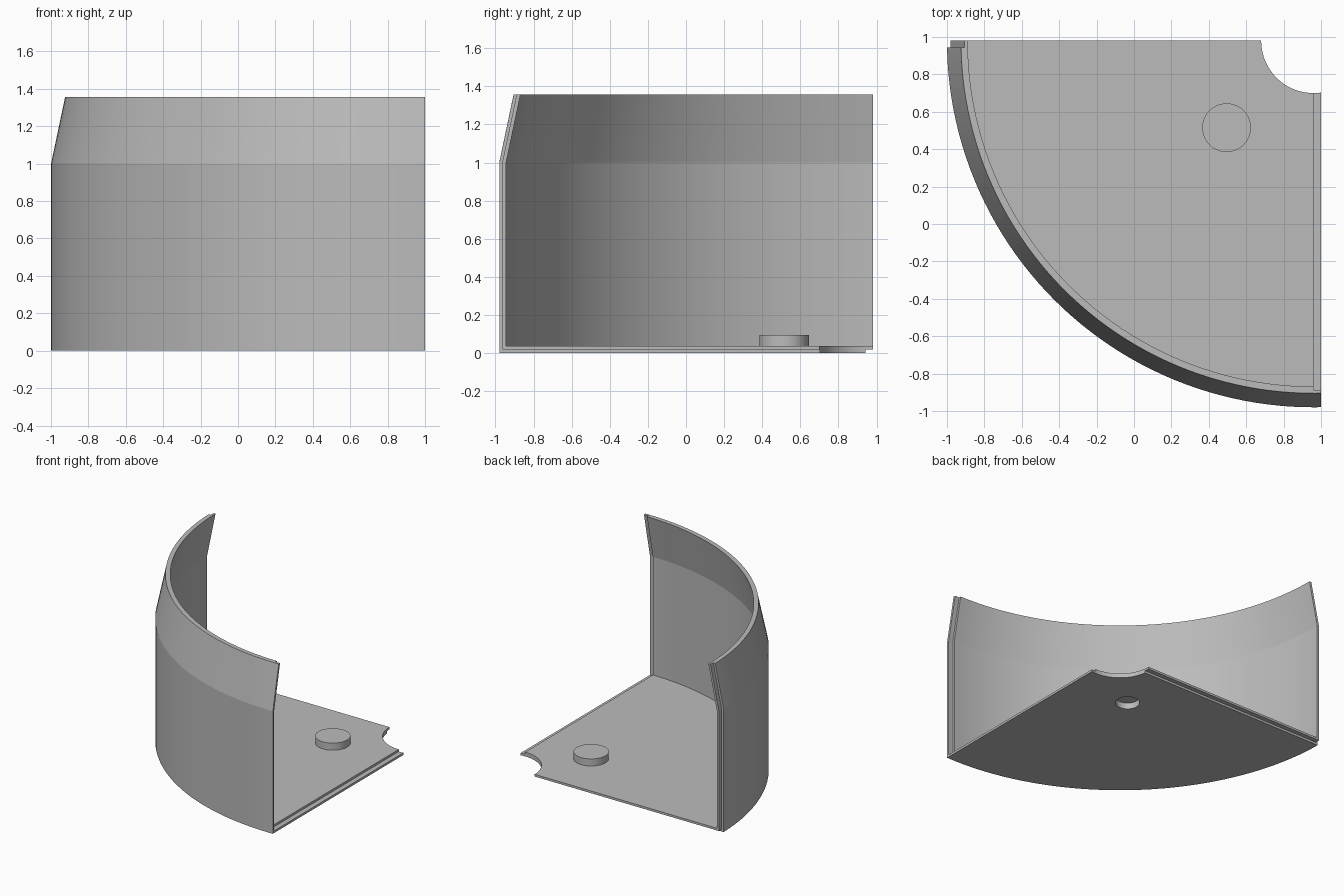
import bpy, bmesh, math
from mathutils import Vector, Matrix

if "Cube" in bpy.data.objects:
    bpy.data.objects.remove(bpy.data.objects["Cube"])

CENTRE = Vector((0.96, 0.98, 0))   # axis of the quarter shell
R, BORE = 1.96, 0.28               # outer wall and centre bore radii
THICK, HALF, LAP = 0.036, 0.018, 0.037
BEND, TOP, TAPER = 1.0, 1.356, 0.075
PEG = Vector((0.495, 0.515, 0))

grey = bpy.data.materials.new("light grey")
grey.use_nodes = True
grey.diffuse_color = (0.5, 0.5, 0.5, 1)
grey.node_tree.nodes["Principled BSDF"].inputs["Base Color"].default_value = (0.5, 0.5, 0.5, 1)


def finish(name, bm):
    bmesh.ops.recalc_face_normals(bm, faces=bm.faces)
    mesh = bpy.data.meshes.new(name)
    bm.to_mesh(mesh)
    bm.free()
    mesh.materials.append(grey)
    ob = bpy.data.objects.new(name, mesh)
    bpy.context.collection.objects.link(ob)
    return ob


def sweep(name, profile, clips, steps=72, margin=0.4):
    """Sweep an (r, z) outline about the centre, then trim and cap at planes."""
    bm = bmesh.new()
    start, span = math.pi - margin, math.pi / 2 + 2 * margin
    rings = []
    for i in range(steps + 1):
        a = start + span * i / steps
        d = Vector((math.cos(a), math.sin(a), 0))
        rings.append([bm.verts.new(CENTRE + d * r + Vector((0, 0, z))) for r, z in profile])
    n = len(profile)
    for a, b in zip(rings, rings[1:]):
        for j in range(n):
            k = (j + 1) % n
            bm.faces.new((a[j], a[k], b[k], b[j]))
    for point, normal in clips:
        cut = bmesh.ops.bisect_plane(bm, geom=bm.verts[:] + bm.edges[:] + bm.faces[:], dist=1e-6,
                                     plane_co=point, plane_no=normal, clear_outer=True)
        edges = [e for e in cut["geom_cut"] if isinstance(e, bmesh.types.BMEdge)]
        bmesh.ops.edgeloop_fill(bm, edges=edges)
    return finish(name, bm)


def cylinder(name, radius, z0, z1):
    bm = bmesh.new()
    bmesh.ops.create_cone(bm, cap_ends=True, segments=64, radius1=radius, radius2=radius, depth=z1 - z0,
                          matrix=Matrix.Translation(PEG + Vector((0, 0, (z0 + z1) / 2))))
    return finish(name, bm)


def combine(target, tool, operation):
    mod = target.modifiers.new(operation.lower(), "BOOLEAN")
    mod.operation, mod.object, mod.solver = operation, tool, "EXACT"
    bpy.context.view_layer.objects.active = target
    bpy.ops.object.modifier_apply(modifier=mod.name)
    bpy.data.objects.remove(tool)


def wall_radius(offset, z):
    return R - offset - TAPER * max(0, z - BEND) / (TOP - BEND)


def wall(offset, zs):
    return [(wall_radius(offset, z), z) for z in zs]


# Floor and tapered wall as one bent sheet
X, Y = Vector((1, 0, 0)), Vector((0, 1, 0))
shell = sweep("quarter_shell",
              [(BORE, 0)] + wall(0, (0, BEND, TOP)) + wall(THICK, (TOP, BEND, THICK)) + [(BORE, THICK)],
              [(X, X), (Y * CENTRE.y, Y)])

# Lap joint on the left end: remove the inner half of the sheet
HIGH, SMALL = 1.5, 0.2
inner_cut = sweep("inner_lap_cutter",
                  [(SMALL, HALF)] + wall(HALF, (HALF, BEND, HIGH)) + [(SMALL, HIGH)],
                  [(X * 1.02, X), (X * CENTRE.x, -X)])
combine(shell, inner_cut, "DIFFERENCE")

# Lap joint on the back end: remove the outer half of the sheet
outer_cut = sweep("outer_lap_cutter",
                  [(SMALL, -0.1), (R + 0.1, -0.1), (R + 0.1, HIGH)]
                  + wall(HALF, (HIGH, BEND, HALF)) + [(SMALL, HALF)],
                  [(Y * 1.0, Y), (Y * (CENTRE.y - LAP), -Y)])
combine(shell, outer_cut, "DIFFERENCE")

# Round peg on the floor with a blind hole underneath
combine(shell, cylinder("peg", 0.13, HALF, 0.094), "UNION")
combine(shell, cylinder("peg_hole", 0.09, -0.1, 0.05), "DIFFERENCE")

bpy.ops.object.select_all(action="DESELECT")
shell.select_set(True)
bpy.context.view_layer.objects.active = shell
bpy.ops.object.shade_smooth_by_angle(angle=math.radians(8))
